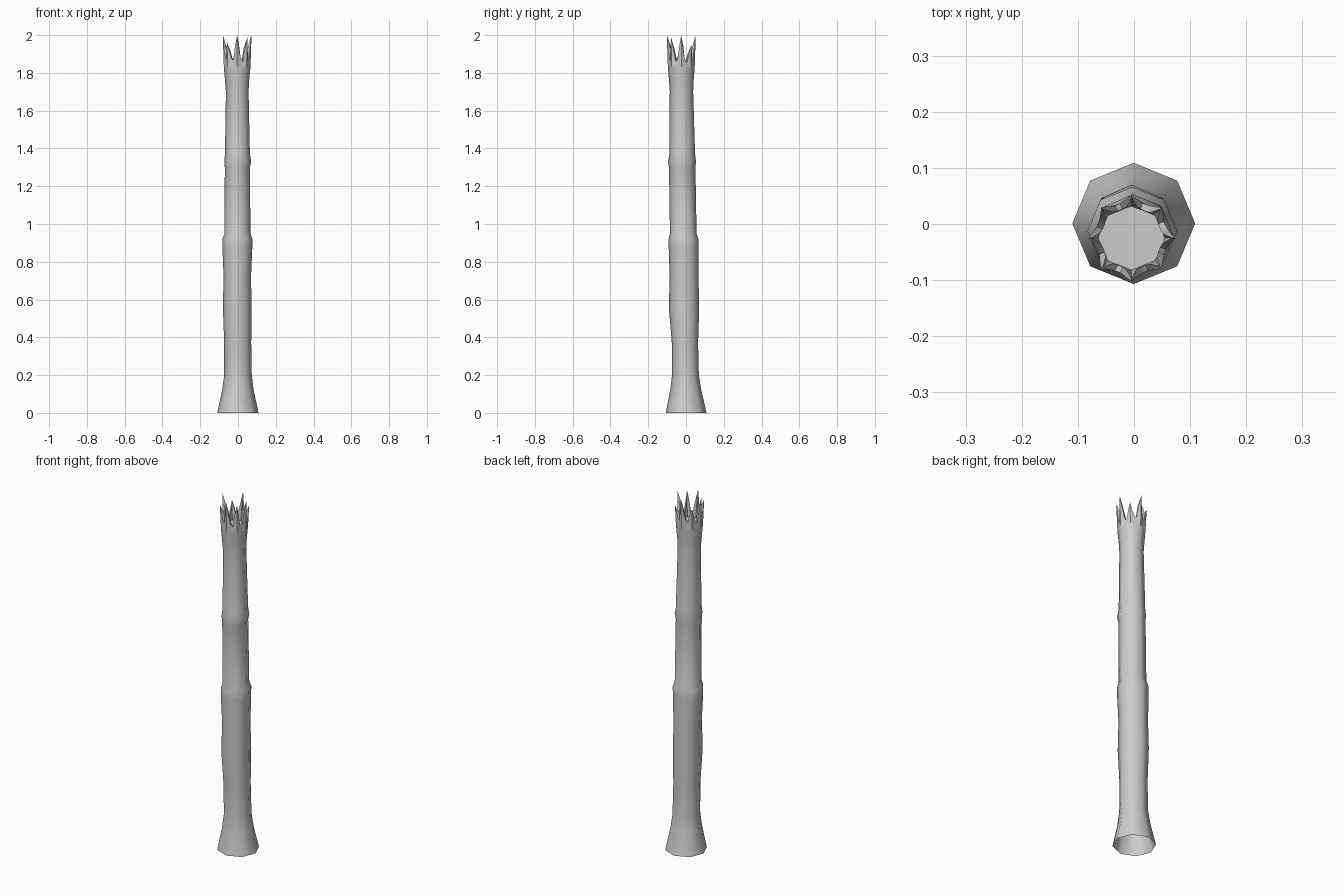
import bpy, bmesh, random
from math import cos, sin, pi

if "Cube" in bpy.data.objects:
    bpy.data.objects.remove(bpy.data.objects["Cube"])

random.seed(4)


def finish(name, bm):
    bmesh.ops.recalc_face_normals(bm, faces=bm.faces)
    me = bpy.data.meshes.new(name)
    bm.to_mesh(me)
    bm.free()
    ob = bpy.data.objects.new(name, me)
    bpy.context.collection.objects.link(ob)
    for p in me.polygons:
        p.use_smooth = True
    return ob


def oct_point(t, cx, cy, rx, ry):
    # point at parameter t (0..8) on an octagon with corners on the axes
    i, f = int(t), t - int(t)
    a, b = i * pi / 4, (i + 1) * pi / 4
    return (cx + rx * (cos(a) * (1 - f) + cos(b) * f),
            cy + ry * (sin(a) * (1 - f) + sin(b) * f))


def bridge(bm, a, b):
    n = len(a)
    for i in range(n):
        j = (i + 1) % n
        bm.faces.new((a[i], a[j], b[j], b[i]))


# trunk sections: z, x min, x max, y min, y max
SECTIONS = [
    (0.00, -0.110, 0.109, -0.107, 0.109),
    (0.12, -0.084, 0.083, -0.084, 0.081),
    (0.20, -0.073, 0.073, -0.074, 0.068),
    (0.37, -0.073, 0.070, -0.075, 0.064),
    (0.56, -0.080, 0.072, -0.091, 0.070),
    (0.72, -0.076, 0.069, -0.086, 0.066),
    (0.88, -0.083, 0.076, -0.092, 0.066),
    (0.92, -0.083, 0.077, -0.092, 0.066),
    (0.95, -0.071, 0.066, -0.085, 0.056),
    (1.30, -0.070, 0.063, -0.090, 0.050),
    (1.33, -0.073, 0.070, -0.095, 0.053),
    (1.37, -0.069, 0.063, -0.087, 0.048),
    (1.70, -0.064, 0.056, -0.086, 0.038),
    (1.75, -0.068, 0.058, -0.089, 0.040),
    (1.83, -0.075, 0.066, -0.096, 0.046),
]


def ellipse(s):
    return (s[1] + s[2]) / 2, (s[3] + s[4]) / 2, (s[2] - s[1]) / 2, (s[4] - s[3]) / 2


# octagonal trunk, open at the bottom
bm = bmesh.new()
prev = None
for s in SECTIONS:
    ring = [bm.verts.new((*oct_point(k, *ellipse(s)), s[0])) for k in range(8)]
    if prev:
        bridge(bm, prev, ring)
    prev = ring
trunk = finish("trunk", bm)

# splintered crown: outer and inner walls meeting in sharp jagged tips
bm = bmesh.new()
N = 40
cx, cy, rx, ry = ellipse(SECTIONS[-1])
base, outer, inner, floor = [], [], [], []
shape = (0.0, 0.6, 1.0, 0.45, 0.08)
peaks = [random.uniform(1.94, 2.0) for _ in range(8)]
peaks[0] = peaks[2] = peaks[4] = peaks[6] = 2.0
for k in range(N):
    t = ((k - 2) % N) * 8 / N
    h = shape[k % 5]
    low = 1.86 + random.uniform(-0.01, 0.015)
    z = low + (peaks[k // 5] - low) * h
    lean = 0.99 + 0.09 * h
    thick = 0.82 - 0.02 * h + 0.22 * h ** 3
    base.append(bm.verts.new((*oct_point(t, cx, cy, rx, ry), 1.83)))
    outer.append(bm.verts.new((*oct_point(t, cx, cy, rx * lean, ry * lean), z)))
    inner.append(bm.verts.new((*oct_point(t, cx, cy, rx * thick, ry * thick), z - 0.01 * h)))
    floor.append(bm.verts.new((*oct_point(t, cx, cy, rx * 0.84, ry * 0.8), 1.845)))
bridge(bm, base, outer)
bridge(bm, outer, inner)
bridge(bm, inner, floor)
crown = finish("splintered_crown", bm)

# flat broken wood inside the crown
bm = bmesh.new()
bm.faces.new([bm.verts.new((*oct_point(k, cx, cy, rx * 0.85, ry * 0.81), 1.845)) for k in range(8)])
finish("broken_core", bm)

# keep the splinter edges sharp
bpy.ops.object.select_all(action='DESELECT')
crown.select_set(True)
bpy.context.view_layer.objects.active = crown
bpy.ops.object.shade_smooth_by_angle(angle=0.7)
